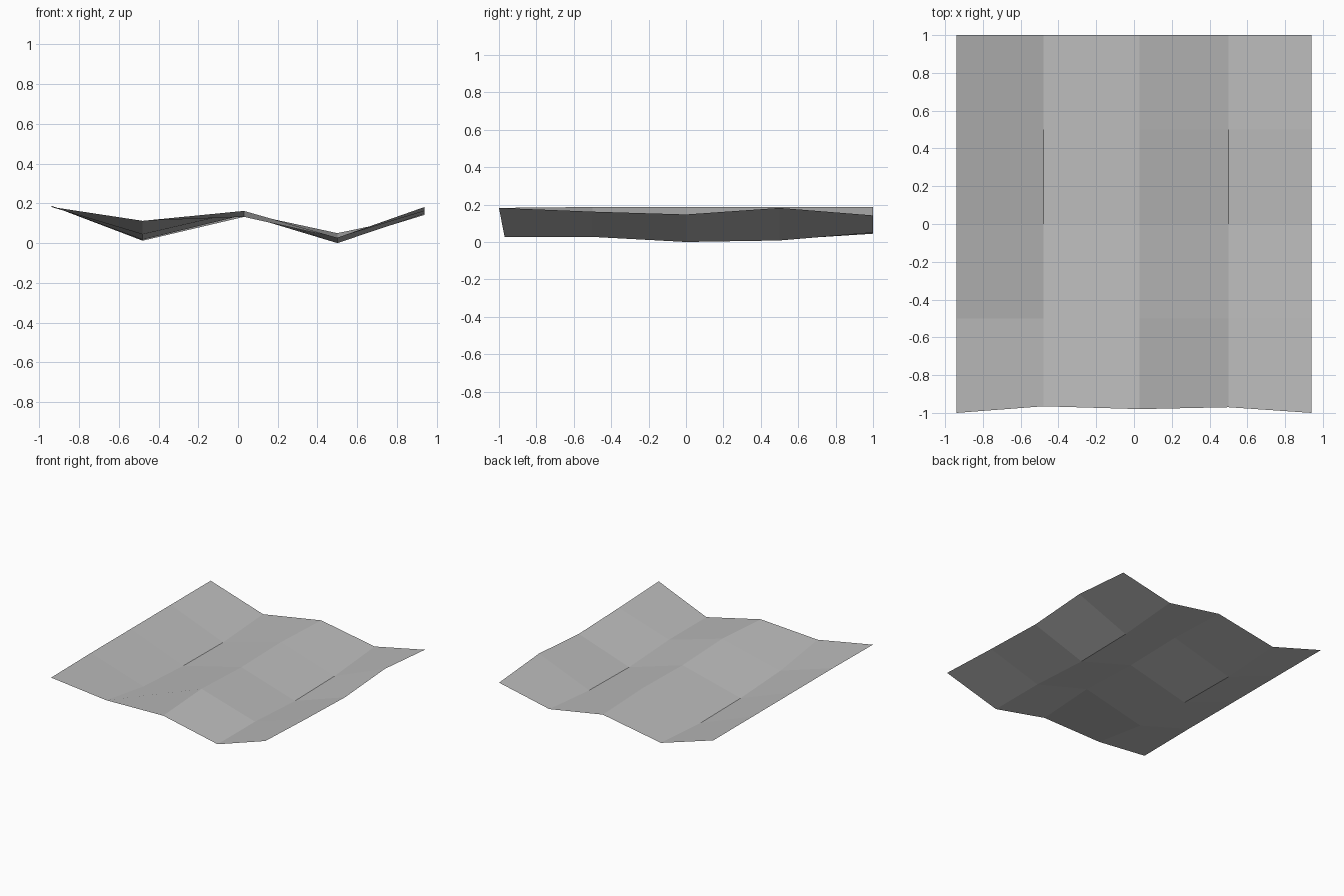
import bpy
import bmesh

cube = bpy.data.objects.get("Cube")
if cube:
    bpy.data.objects.remove(cube, do_unlink=True)

# Plain grey surface
grey = bpy.data.materials.new("plain_grey")
grey.use_nodes = True
colour = (0.5, 0.5, 0.5, 1)
grey.diffuse_color = colour
grey.node_tree.nodes["Principled BSDF"].inputs["Base Color"].default_value = colour

# Grid lines across the sheet, and the slightly scalloped front edge
columns = [-0.94, -0.48, 0.03, 0.5, 0.94]
rows = [-1, -0.5, 0, 0.5, 1]
front_edge = [-1, -0.965, -0.98, -0.97, -1]

# Height of each row, from front to back
heights = [
    [0.185, 0.115, 0.135, 0.03, 0.185],
    [0.19, 0.047, 0.165, 0.03, 0.165],
    [0.19, 0.02, 0.145, 0.003, 0.15],
    [0.19, 0.015, 0.155, 0.011, 0.185],
    [0.19, 0.047, 0.135, 0.053, 0.145],
]

# Folded sheet: two long valleys with a ridge between them
bm = bmesh.new()
grid = []
for j, y in enumerate(rows):
    ys = front_edge if j == 0 else [y] * len(columns)
    grid.append([bm.verts.new(p) for p in zip(columns, ys, heights[j])])

for near, far in zip(grid, grid[1:]):
    for i in range(len(columns) - 1):
        bm.faces.new((near[i], near[i + 1], far[i + 1], far[i]))

# Rest the lowest point on the ground
lowest = min(v.co.z for v in bm.verts)
bmesh.ops.translate(bm, verts=bm.verts[:], vec=(0, 0, -lowest))

mesh = bpy.data.meshes.new("folded_sheet")
bm.to_mesh(mesh)
bm.free()
mesh.materials.append(grey)
sheet = bpy.data.objects.new("folded_sheet", mesh)
bpy.context.collection.objects.link(sheet)
